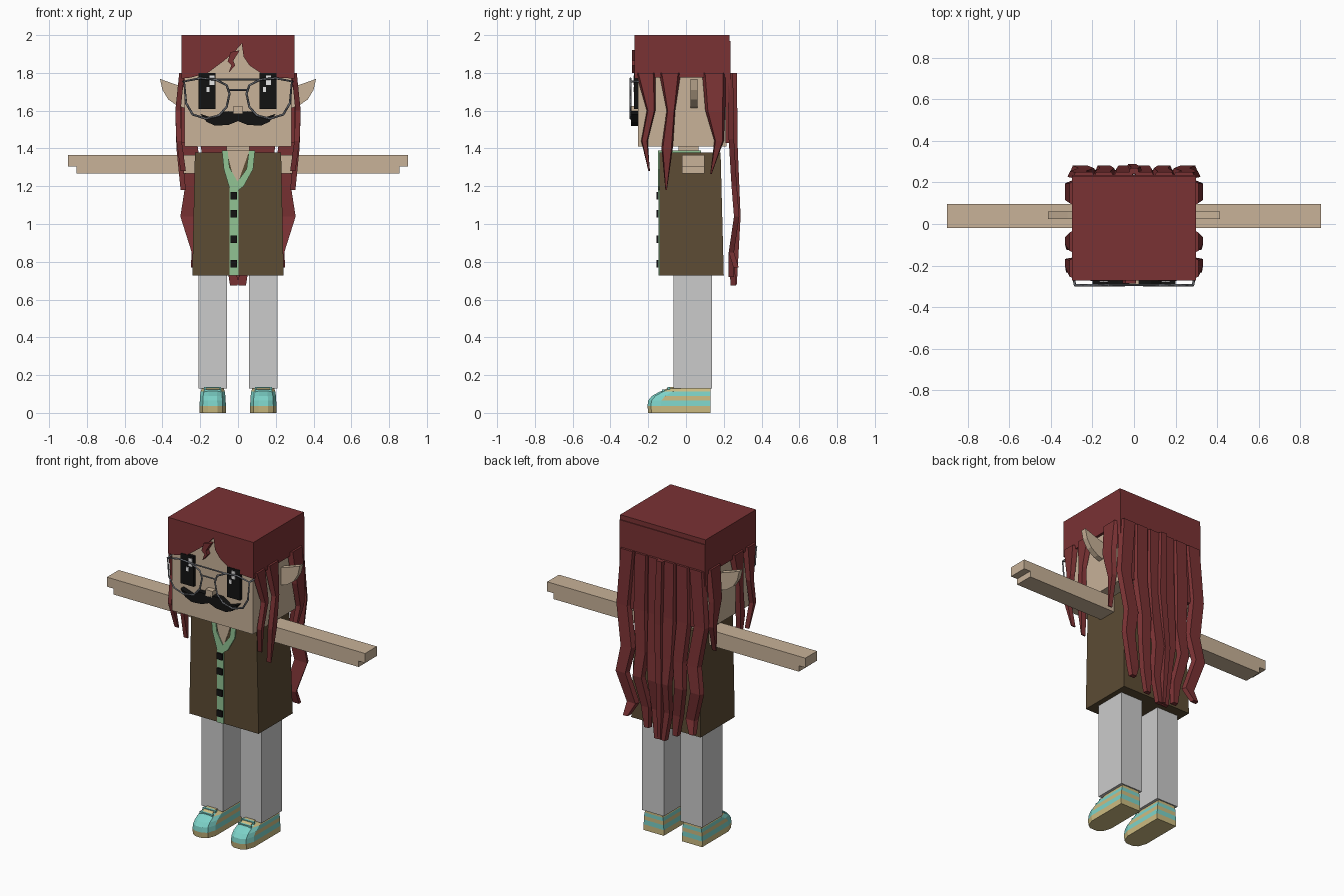
import bpy
import bmesh
from mathutils import Vector

if "Cube" in bpy.data.objects:
    bpy.data.objects.remove(bpy.data.objects["Cube"], do_unlink=True)


def material(name, red, green, blue):
    mat = bpy.data.materials.new(name)
    mat.use_nodes = True
    mat.diffuse_color = (red, green, blue, 1)
    bsdf = mat.node_tree.nodes["Principled BSDF"]
    bsdf.inputs["Base Color"].default_value = (red, green, blue, 1)
    bsdf.inputs["Roughness"].default_value = 0.9
    return mat


hair = material("auburn hair", .195, .032, .034)
skin = material("skin", .578, .445, .314)
brown = material("brown cloth", .107, .072, .034)
green = material("green trim", .283, .546, .296)
grey = material("light grey cloth", .597, .597, .597)
teal = material("teal shoe", .205, .645, .578)
tan = material("tan shoe", .61, .503, .223)
black = material("black", .006, .006, .006)
wire = material("grey wire", .15, .16, .18)
white = material("white", .9, .9, .9)


def finish(name, bm, *mats):
    bmesh.ops.recalc_face_normals(bm, faces=bm.faces[:])
    mesh = bpy.data.meshes.new(name)
    bm.to_mesh(mesh)
    bm.free()
    for mat in mats:
        mesh.materials.append(mat)
    obj = bpy.data.objects.new(name, mesh)
    bpy.context.scene.collection.objects.link(obj)
    return obj


def loft(name, rings, *mats, rule=None):
    """Skin a closed solid over rings of equal vertex count."""
    bm = bmesh.new()
    loops = [[bm.verts.new(p) for p in ring] for ring in rings]
    bm.faces.new(loops[0])
    bm.faces.new(loops[-1])
    for low, high in zip(loops, loops[1:]):
        for i in range(len(low)):
            j = (i + 1) % len(low)
            bm.faces.new((low[i], low[j], high[j], high[i]))
    if rule:
        for face in bm.faces:
            face.material_index = rule(face.calc_center_median())
    return finish(name, bm, *mats)


def rect(x0, x1, y0, y1, z):
    return [(x0, y0, z), (x1, y0, z), (x1, y1, z), (x0, y1, z)]


def box(name, mat, x0, x1, y0, y1, z0, z1):
    return loft(name, [rect(x0, x1, y0, y1, z0), rect(x0, x1, y0, y1, z1)], mat)


def plate(name, mat, outline, y0, y1):
    """Extrude a front outline of (x, z) points in depth."""
    return loft(name, [[(x, y, z) for x, z in outline] for y in (y0, y1)], mat)


def strand(name, path, across, out, thick=.014):
    """Hair lock along (x, y, z, width) points, tapering to its last point."""
    across, out = Vector(across), Vector(out) * thick
    rings = []
    for x, y, z, width in path:
        centre, half = Vector((x, y, z)), across * width / 2
        rings.append([centre - half - out, centre + half - out,
                      centre + half * .75 + out, centre - half * .75 + out])
    return loft(name, rings, hair)


def tube(name, points, mat, radius, closed=False):
    curve = bpy.data.curves.new(name, "CURVE")
    curve.dimensions = "3D"
    curve.bevel_depth = radius
    curve.bevel_resolution = 0
    spline = curve.splines.new("POLY")
    spline.points.add(len(points) - 1)
    for target, p in zip(spline.points, points):
        target.co = (*p, 1)
    spline.use_cyclic_u = closed
    curve.materials.append(mat)
    obj = bpy.data.objects.new(name, curve)
    bpy.context.scene.collection.objects.link(obj)


# Head and neck
box("head", skin, -.282, .282, -.255, .215, 1.41, 1.97)
box("neck", skin, -.06, .06, -.04, .065, 1.34, 1.42)

# Hair cap: top, sides, back and a parted fringe
box("hair_top", hair, -.298, .298, -.272, .23, 1.96, 2)
for s, side in ((1, "left"), (-1, "right")):
    box(side + "_hair_side", hair, s * .28, s * .298, -.272, .23, 1.775, 1.97)
box("hair_back", hair, -.298, .298, .21, .235, 1.43, 1.97)
fringe = [(-.298, 1.97), (-.298, 1.77), (-.25, 1.775), (-.16, 1.8), (-.08, 1.86),
          (-.02, 1.91), (.02, 1.955), (.03, 1.885), (.06, 1.84), (.12, 1.8),
          (.2, 1.775), (.298, 1.77), (.298, 1.97)]
plate("fringe", hair, fringe, -.272, -.25)
plate("fringe_lock", hair, [(-.04, 1.91), (-.055, 1.86), (-.035, 1.84), (-.05, 1.8),
                            (-.015, 1.84), (-.025, 1.865), (.01, 1.92)], -.285, -.255)

# Hanging locks on both sides of the head
side_locks = {
    "front": [(-.213, 1.8, .105), (-.185, 1.6, .045), (-.22, 1.44, .035), (-.195, 1.28, .008)],
    "middle": [(-.085, 1.8, .115), (-.08, 1.6, .045), (-.1, 1.4, .06), (-.105, 1.18, .008)],
    "rear": [(.148, 1.8, .125), (.155, 1.6, .105), (.175, 1.44, .05), (.132, 1.265, .008)],
}
drift = (.297, .318, .312, .29)
for s, side in ((1, "left"), (-1, "right")):
    for key, path in side_locks.items():
        strand(f"{side}_{key}_lock",
               [(s * x, y, z, w) for x, (y, z, w) in zip(drift, path)],
               (0, 1, 0), (s, 0, 0))

# Long locks down the back
levels = (1.8, 1.45, 1.2, 1.04, .85)
depths = (.235, .24, .255, .268, .24)
back_locks = {
    "outer": ((.24, .27, .23, .26, .205), (.11, .1, .1, .09, .08), (.23, .265, .77)),
    "middle": ((.145, .15, .13, .145, .11), (.1, .1, .09, .08, .07), (.1, .24, .72)),
    "inner": ((.05, .05, .05, .04, .04), (.1, .1, .09, .085, .06), (.022, .25, .675)),
}
for s, side in ((1, "left"), (-1, "right")):
    for key, (xs, widths, tip) in back_locks.items():
        path = [(s * x, y, z, w) for x, y, z, w in zip(xs, depths, levels, widths)]
        path.append((s * tip[0], tip[1], tip[2], .04))
        strand(f"{side}_{key}_back_lock", path, (1, 0, 0), (0, 1, 0))
strand("centre_back_lock", [(0, .255, 1.8, .05), (.01, .26, 1.4, .06), (-.01, .275, 1.04, .05),
                            (0, .255, .68, .03)], (1, 0, 0), (0, 1, 0))

# Ears
ear = [(.27, 1.72), (.32, 1.735), (.413, 1.768), (.4, 1.71), (.37, 1.66), (.32, 1.625), (.27, 1.61)]
for s, side in ((1, "left"), (-1, "right")):
    plate(side + "_ear", skin, [(s * x, z) for x, z in ear], .025, .06)

# Eyes with glints
for side, x, glint in (("right", -.208, .058), ("left", .115, .034)):
    box(side + "_eye", black, x, x + .09, -.275, -.255, 1.61, 1.8)
    box(side + "_glint", white, x + glint, x + glint + .025, -.279, -.27, 1.735, 1.785)
    box(side + "_small_glint", white, x + glint - .017, x + glint, -.279, -.27, 1.7, 1.725)

# Nose and moustache
box("nose", skin, -.025, .025, -.29, -.25, 1.585, 1.625)
half = [(0, 1.595), (.05, 1.597), (.08, 1.595), (.13, 1.56), (.2, 1.583), (.165, 1.54),
        (.12, 1.52), (.05, 1.525), (0, 1.545)]
whiskers = half + [(-x, z) for x, z in half[-2:0:-1]]
plate("moustache", black, whiskers, -.29, -.253)

# Spectacles
lens = [(.285, 1.755), (.2, 1.772), (.12, 1.765), (.06, 1.735), (.045, 1.69), (.06, 1.62),
        (.1, 1.575), (.17, 1.557), (.24, 1.58), (.275, 1.64)]
front = -.294
for s, side in ((1, "left"), (-1, "right")):
    tube(side + "_lens_frame", [(s * x, front, z) for x, z in lens], wire, .006, True)
    tube(side + "_temple", [(s * .285, front, 1.755), (s * .29, -.23, 1.755)], wire, .006)
tube("upper_bridge", [(-.12, front, 1.765), (.12, front, 1.765)], wire, .005)
tube("lower_bridge", [(-.05, front, 1.71), (.05, front, 1.71)], wire, .005)

# Tunic with open neck, trim and buttons
loft("tunic", [rect(-.242, .242, -.14, .2, .728), rect(-.228, .228, -.14, .183, 1.378)], brown)
box("collar_band", green, -.085, .085, -.138, .08, 1.37, 1.388)
plate("chest", skin, [(-.06, 1.388), (-.01, 1.19), (.06, 1.388)], -.143, -.13)
plate("right_collar", green, [(-.085, 1.388), (-.075, 1.29), (-.045, 1.19), (0, 1.17),
                              (.005, 1.21), (-.045, 1.3), (-.055, 1.388)], -.148, -.13)
plate("left_collar", green, [(.09, 1.388), (.08, 1.29), (.03, 1.2), (-.01, 1.17),
                             (-.01, 1.215), (.045, 1.29), (.058, 1.388)], -.148, -.13)
box("button_strip", green, -.045, .002, -.146, -.13, .728, 1.2)
for z in (.79, .92, 1.055, 1.15):
    box("button", black, -.04, -.004, -.155, -.14, z - .02, z + .02)

for s, side in ((1, "left"), (-1, "right")):
    # Arms with a stepped hand
    box(side + "_arm", skin, s * .2, s * .855, -.02, .097, 1.268, 1.365)
    box(side + "_hand_tip", skin, s * .85, s * .9, -.02, .097, 1.305, 1.365)
    # Trouser legs
    box(side + "_leg", grey, s * .058, s * .21, -.065, .138, .128, .74)

# Shoes: stacked rings with a sloping rounded toe
def shoe_ring(cx, z, toe, half_width):
    right = [(half_width, .13), (half_width, toe + .07), (half_width * .75, toe + .018),
             (half_width * .35, toe)]
    outline = right + [(-x, y) for x, y in reversed(right)]
    return [(cx + x, y, z) for x, y in outline]


def shoe_colour(c):
    if c.z < .035:
        return 0
    if c.y < -.1 or c.z < .068:
        return 1
    return 0 if c.z < .095 or c.z > .118 else 1


for s, side in ((1, "left"), (-1, "right")):
    cx = s * .134
    rings = [shoe_ring(cx, z, toe, w) for z, toe, w in (
        (0, -.2, .07), (.036, -.204, .071), (.066, -.2, .068), (.09, -.18, .067),
        (.112, -.14, .064), (.13, -.09, .058))]
    loft(side + "_shoe", rings, tan, teal, rule=shoe_colour)
    tongue = [rect(cx - .035, cx + .035, y, y + .045, z) for y, z in ((-.135, .108), (-.09, .137))]
    loft(side + "_tongue", tongue, tan)
    for i in range(2):
        y, z = -.128 + .03 * i, .118 + .014 * i
        box(side + "_lace", teal, cx - .045, cx + .045, y, y + .014, z - .008, z + .005)
